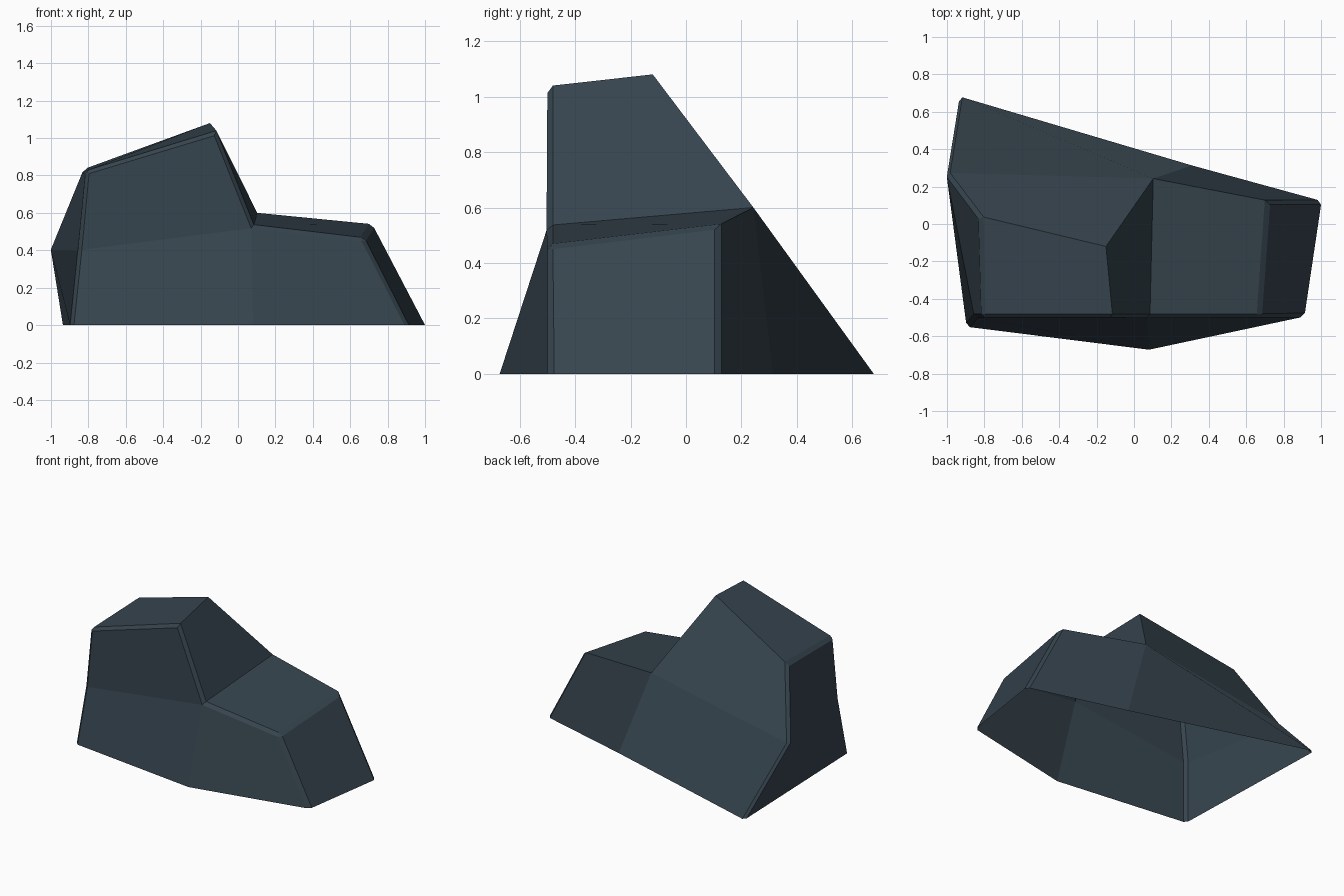
import bpy, bmesh

if "Cube" in bpy.data.objects:
    bpy.data.objects.remove(bpy.data.objects["Cube"])

# Corner points of the boulder before its ridges are chamfered
P = {
    # ground outline
    "A": (-0.937, 0.683, 0), "B": (0.31, 0.313, 0), "C": (1.003, 0.123, 0),
    "D": (0.911, -0.495, 0), "E": (0.08, -0.672, 0), "F": (-0.897, -0.549, 0),
    # waist
    "G": (-1.003, 0.275, 0.405), "M": (-0.855, -0.50, 0.40), "N": (0.085, -0.50, 0.535),
    "H": (0.103, 0.243, 0.60),
    # low right shelf
    "O": (0.72, 0.123, 0.54), "S": (0.675, -0.50, 0.465),
    # high left peak
    "I": (-0.825, 0.04, 0.835), "J": (-0.15, -0.12, 1.08),
    "K": (-0.115, -0.50, 1.037), "L": (-0.815, -0.50, 0.825),
}
# Each face starts at the corner from which it folds diagonally
FACES = ["ENMF", "DSNE", "COSD", "BHOC", "AGHB", "FMGA",  # lower ring
         "NKLM", "HJKN", "GIJH", "MLIG",                  # upper ring
         "LKJI", "NSOH"]                                  # tops; underside is open
RIDGES = ["LK", "NS", "LM", "MF", "KN", "IG", "GA", "OS", "SD", "OC", "LI"]

bm = bmesh.new()
v = {k: bm.verts.new(c) for k, c in P.items()}
for f in FACES:
    bm.faces.new([v[c] for c in f])
bmesh.ops.recalc_face_normals(bm, faces=bm.faces)

# Narrow worn chamfers on the sharp ridges
edges = [bm.edges.get((v[a], v[b])) for a, b in RIDGES]
bmesh.ops.bevel(bm, geom=edges, offset=0.02, offset_type='OFFSET',
                segments=1, profile=0.5, affect='EDGES', clamp_overlap=True)

mesh = bpy.data.meshes.new("boulder")
bm.to_mesh(mesh)
bm.free()

# Single slate colour
slate = bpy.data.materials.new("dark slate")
slate.diffuse_color = (0.037, 0.058, 0.076, 1)
slate.use_nodes = True
slate.node_tree.nodes["Principled BSDF"].inputs["Base Color"].default_value = slate.diffuse_color
mesh.materials.append(slate)

boulder = bpy.data.objects.new("boulder", mesh)
bpy.context.collection.objects.link(boulder)
